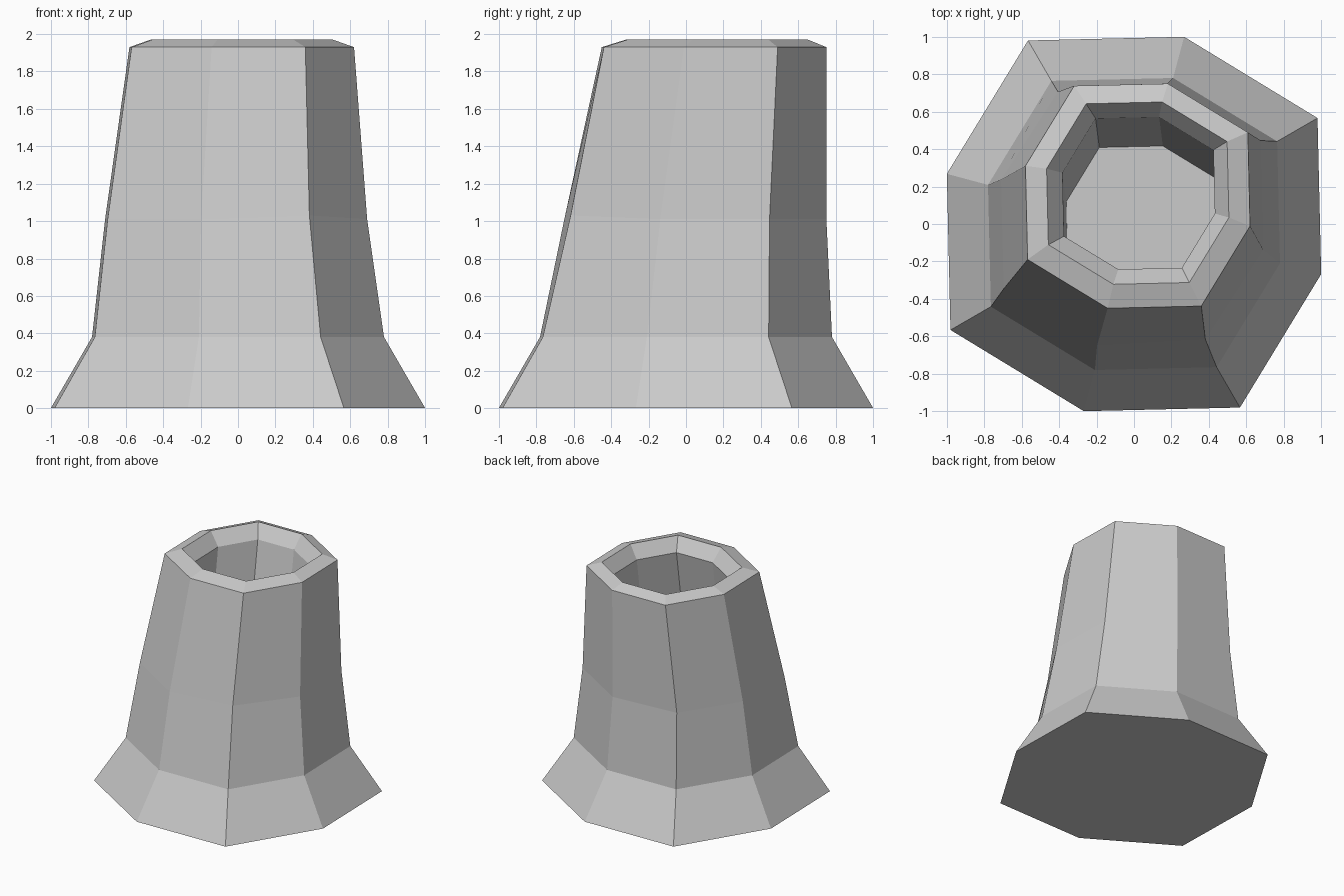
import bpy
import bmesh
from math import cos, sin, radians
from mathutils import Vector

cube = bpy.data.objects.get("Cube")
if cube:
    bpy.data.objects.remove(cube, do_unlink=True)

SIDES = 8

# Single stone colour
grey = bpy.data.materials.new("light grey")
grey.use_nodes = True
colour = (0.6, 0.6, 0.6, 1)
grey.diffuse_color = colour
grey.node_tree.nodes["Principled BSDF"].inputs["Base Color"].default_value = colour


def octagon(bm, cx, cy, z, scale):
    """Slightly uneven octagon ring, alternating between two corner radii."""
    ring = []
    for i in range(SIDES):
        a = radians(-105 + 45 * i)
        r = scale * (1.133 if i % 2 else 1.036)
        ring.append(bm.verts.new((cx + r * cos(a), cy + r * sin(a), z)))
    return ring


def bridge(bm, low, high):
    for i in range(SIDES):
        j = (i + 1) % SIDES
        bm.faces.new((low[i], low[j], high[j], high[i]))


bm = bmesh.new()

# Flared foot, leaning body, bevelled rim, then the hollow down to its floor
sections = [
    (0, 0, 0, 1),
    (0, 0, 0.38, 0.78),
    (-0.01, 0.05, 1.01, 0.70),
    (0.02, 0.15, 1.93, 0.60),
    (0.02, 0.165, 1.97, 0.487),
    (0.025, 0.165, 1.86, 0.407),
    (0.045, 0.01, 1.0, 0.407),
]
rings = [octagon(bm, *s) for s in sections]
for low, high in zip(rings, rings[1:]):
    bridge(bm, low, high)

# Uneven middle ring: the front right corner is pushed in, as is the back left
rings[2][1].co += Vector((-0.005, 0.02, 0.02))
rings[2][5].co += Vector((0, -0.03, 0))

bm.faces.new(reversed(rings[0]))
bm.faces.new(rings[-1])
bmesh.ops.recalc_face_normals(bm, faces=bm.faces[:])

mesh = bpy.data.meshes.new("hollow_tower")
bm.to_mesh(mesh)
bm.free()
mesh.materials.append(grey)
tower = bpy.data.objects.new("hollow_tower", mesh)
bpy.context.collection.objects.link(tower)
